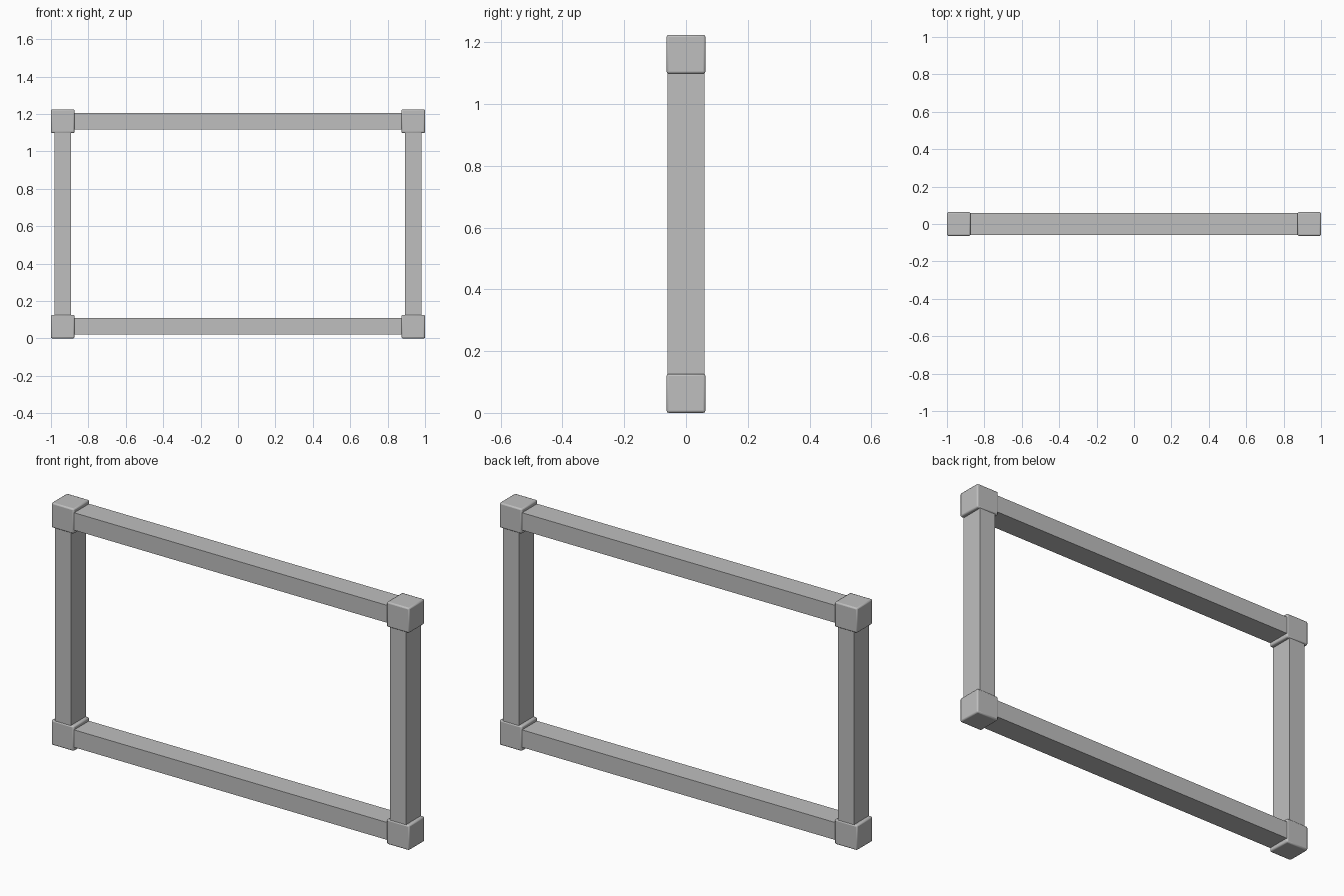
import bpy

if "Cube" in bpy.data.objects:
    bpy.data.objects.remove(bpy.data.objects["Cube"])

grey = bpy.data.materials.new("plain grey")
grey.diffuse_color = (0.52, 0.52, 0.52, 1)
grey.use_nodes = True
grey.node_tree.nodes["Principled BSDF"].inputs["Base Color"].default_value = grey.diffuse_color

H = 1.224          # overall height
C = 0.126          # corner block size
X = 1 - C / 2      # corner centre in x
Z0, Z1 = C / 2 + 0.001, H - C / 2


def box(name, centre, size, bevel=0):
    bpy.ops.mesh.primitive_cube_add(size=1, location=centre)
    ob = bpy.context.object
    ob.name = name
    ob.scale = size
    bpy.ops.object.transform_apply(location=False, rotation=False, scale=True)
    ob.data.materials.append(grey)
    if bevel:
        m = ob.modifiers.new("soft edges", 'BEVEL')
        m.width = bevel
        m.segments = 2
        bpy.ops.object.shade_smooth_by_angle(angle=0.6)
    return ob


# Horizontal rails, butted into the corner blocks
for label, z in (("bottom", Z0), ("top", Z1)):
    box(label + "_rail", (0, 0, z), (2 * X - C + 0.01, 0.119, 0.088))

# Vertical posts
for label, x in (("left", -X), ("right", X)):
    box(label + "_post", (x, 0, (Z0 + Z1) / 2), (0.09, 0.119, Z1 - Z0 - C + 0.01))

# Corner blocks with softened edges
for sx, x in (("left", -X), ("right", X)):
    for sz, z in (("bottom", C / 2), ("top", Z1)):
        box(f"{sz}_{sx}_corner", (x, 0, z), (C, C, C), 0.007)
